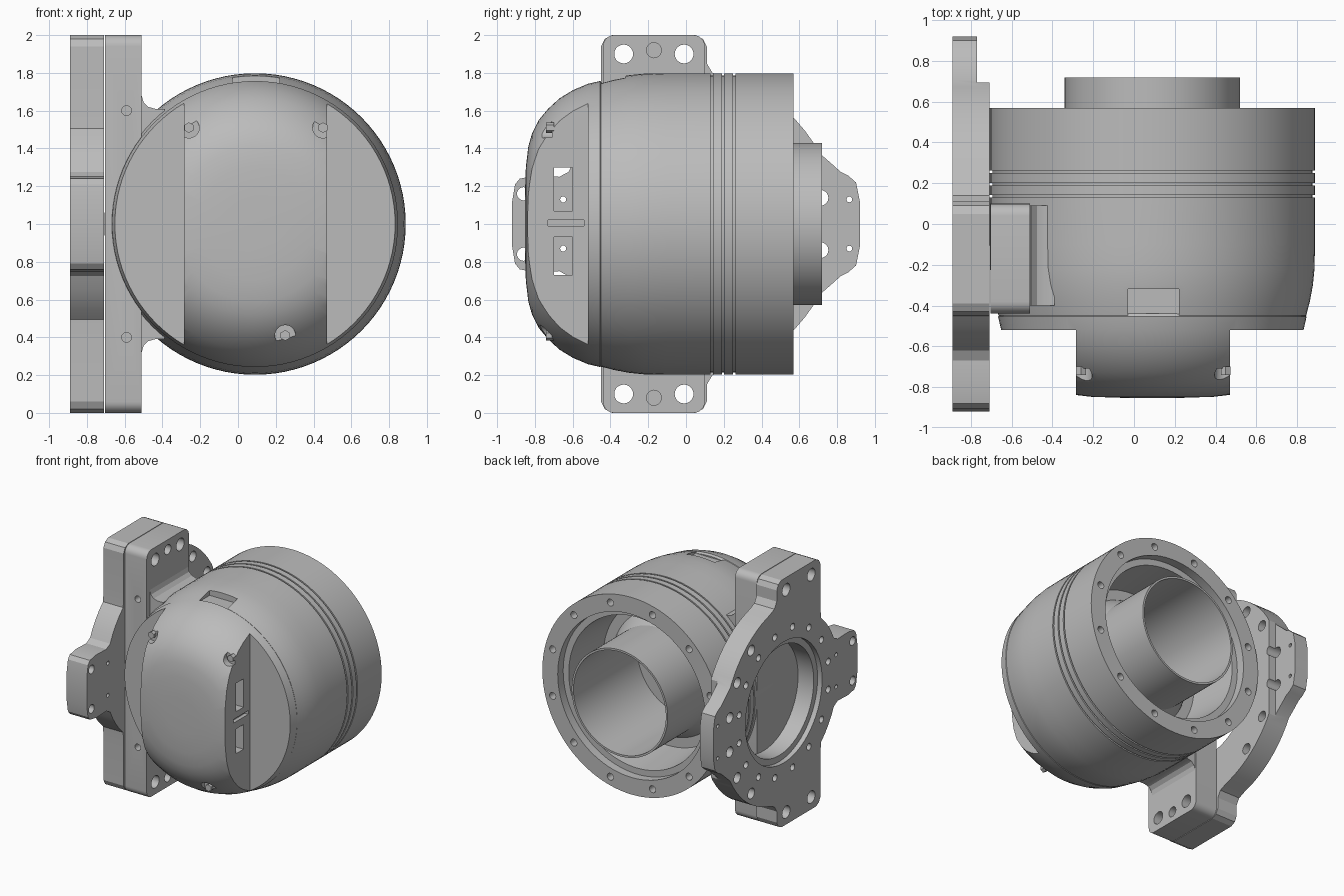
import bpy, bmesh
from math import sin, cos, pi, radians
from mathutils import Vector, Matrix

if "Cube" in bpy.data.objects:
    bpy.data.objects.remove(bpy.data.objects["Cube"])

grey = bpy.data.materials.new("machined grey")
grey.use_nodes = True
grey.diffuse_color = (0.5, 0.5, 0.5, 1)
grey.node_tree.nodes["Principled BSDF"].inputs["Base Color"].default_value = (0.5, 0.5, 0.5, 1)

CX, CZ = 0.09, 1.0  # axis of the round housing


def finish(bm, name):
    bmesh.ops.recalc_face_normals(bm, faces=bm.faces[:])
    mesh = bpy.data.meshes.new(name)
    bm.to_mesh(mesh)
    bm.free()
    mesh.materials.append(grey)
    ob = bpy.data.objects.new(name, mesh)
    bpy.context.collection.objects.link(ob)
    return ob


def lathe(name, profile, steps=96):
    """Spin (y, radius) points about the housing axis."""
    bm = bmesh.new()
    vs = [bm.verts.new((CX + r, y, CZ)) for y, r in profile]
    es = [bm.edges.new(p) for p in zip(vs, vs[1:])]
    bmesh.ops.spin(bm, geom=vs + es, cent=(CX, 0, CZ), axis=(0, 1, 0),
                   angle=2 * pi, steps=steps)
    bmesh.ops.remove_doubles(bm, verts=bm.verts[:], dist=1e-4)
    return finish(bm, name)


def prism(name, points, start, depth):
    """Extrude a closed outline along one axis."""
    bm = bmesh.new()
    face = bm.faces.new([bm.verts.new(Vector(p) + start) for p in points])
    new = bmesh.ops.extrude_face_region(bm, geom=[face])["geom"]
    bmesh.ops.translate(bm, vec=depth, verts=[v for v in new if isinstance(v, bmesh.types.BMVert)])
    return finish(bm, name)


def add_box(bm, lo, hi):
    lo, hi = Vector(lo), Vector(hi)
    m = Matrix.Translation((lo + hi) / 2) @ Matrix.Diagonal((*(hi - lo), 1))
    bmesh.ops.create_cube(bm, size=1, matrix=m)


def add_rod(bm, axis, centre, radius, length, sides=20):
    turn = Matrix.Rotation(pi / 2, 4, "Y" if axis == "x" else "X")
    bmesh.ops.create_cone(bm, cap_ends=True, segments=sides, radius1=radius, radius2=radius,
                          depth=length, matrix=Matrix.Translation(centre) @ turn)


def cut(ob, bm):
    """Subtract the cutter shapes from the object and bake the result."""
    tool = finish(bm, "cutter")
    tool.hide_render = True
    mod = ob.modifiers.new("cut", "BOOLEAN")
    mod.object, mod.operation, mod.solver = tool, "DIFFERENCE", "EXACT"
    mod.use_self = True
    graph = bpy.context.evaluated_depsgraph_get()
    mesh = bpy.data.meshes.new_from_object(ob.evaluated_get(graph))
    ob.modifiers.clear()
    ob.data = mesh
    bpy.data.objects.remove(tool)


# Round housing with grooves, stepped rear opening and inner tube
profile = [(-0.45, 0), (-0.45, 0.755), (-0.38, 0.773), (-0.3, 0.788), (-0.22, 0.796), (-0.1, 0.798)]
for y in (0.13, 0.19, 0.25):
    profile += [(y, 0.798), (y, 0.785), (y + 0.012, 0.785), (y + 0.012, 0.798)]
profile += [(0.57, 0.798), (0.57, 0.66), (0.5, 0.66), (0.5, 0.61), (0.1, 0.58), (0.1, 0.5),
            (0.2, 0.45), (0.24, 0.43), (0.72, 0.43), (0.72, 0.414), (-0.1, 0.414),
            (-0.1, 0.32), (-0.25, 0.32), (-0.25, 0)]
housing = lathe("housing", profile)
bm = bmesh.new()
add_box(bm, (-0.03, -0.5, 1.735), (0.22, -0.32, 1.9))
for i in range(12):
    a = radians(15 + 30 * i)
    add_rod(bm, "y", (CX + 0.73 * cos(a), 0.57, CZ + 0.73 * sin(a)), 0.028, 0.16)
cut(housing, bm)

# Domed front cap with both sides cut back to a thin rim
cap = lathe("front_cap", [(-0.44, 0), (-0.44, 0.745), (-0.455, 0.757), (-0.52, 0.742), (-0.6, 0.708),
                          (-0.67, 0.665), (-0.73, 0.61), (-0.78, 0.55), (-0.815, 0.48),
                          (-0.835, 0.41), (-0.848, 0.3), (-0.853, 0.15), (-0.853, 0)])
bm = bmesh.new()
add_box(bm, (0.47, -1, 0), (1, -0.52, 2))
add_box(bm, (-1, -1, 0), (-0.285, -0.52, 2))
cut(cap, bm)
bm = bmesh.new()
for lo, hi in ((1.07, 1.3), (0.73, 0.93)):
    add_box(bm, (-0.5, -0.7, lo), (0.7, -0.6, hi))
for x in (-0.285, 0.47):
    add_box(bm, (x - 0.03, -0.73, 0.99), (x + 0.03, -0.54, 1.02))
screws = ((-0.26, 1.51), (0.45, 1.51), (0.25, 0.41))
for x, z in screws:
    add_rod(bm, "y", (x, -0.83, z), 0.055, 0.24)
cut(cap, bm)
bm = bmesh.new()
for x, z in screws:
    add_rod(bm, "y", (x, -0.72, z), 0.028, 0.04, 6)
finish(bm, "cap_screws")


def end_holes(bm):
    """Mounting holes at the two ends of the upright bar."""
    for s in (-1, 1):
        for y in (-0.33, -0.01):
            add_rod(bm, "x", (-0.7, y, 1 + 0.9 * s), 0.05, 1)


# Upright bracket bar between housing and plate, with rounded corners
bar = []
for y, z, a0 in ((0.04, 1.94, 0), (-0.38, 1.94, 90), (-0.38, 0.06, 180), (0.04, 0.06, 270)):
    bar += [(0, y + 0.06 * cos(radians(a0 + a)), z + 0.06 * sin(radians(a0 + a)))
            for a in range(0, 91, 15)]
bracket = prism("bracket_bar", bar, Vector((-0.705, 0, 0)), Vector((0.195, 0, 0)))
bm = bmesh.new()
end_holes(bm)
for s in (-1, 1):
    add_rod(bm, "x", (-0.51, -0.17, 1 + 0.92 * s), 0.04, 0.12)
    add_rod(bm, "y", (-0.59, -0.44, 1 + 0.6 * s), 0.026, 0.12)
cut(bracket, bm)

# Fillets joining the bracket to the housing
for s, word in ((1, "upper"), (-1, "lower")):
    shape = [(-0.55, 0.68), (-0.51, 0.68), (-0.5, 0.645), (-0.475, 0.62), (-0.44, 0.61),
             (-0.39, 0.61), (-0.39, 0.5), (-0.55, 0.4)]
    prism(word + "_fillet", [(x, 0, 1 + s * z) for x, z in shape],
          Vector((0, -0.4, 0)), Vector((0, 0.49, 0)))

# Ring plate with two tabs and bar ends; the outline is mirrored about mid height
half = [(0.92, 0.12), (0.9, 0.22), (0.86, 0.255), (0.82, 0.275), (0.77, 0.32)]
half += [(0.8 * cos(radians(a)), 0.8 * sin(radians(a))) for a in range(28, 69, 5)]
half += [(0.2, 0.775), (0.14, 0.8), (0.11, 0.85), (0.11, 0.94), (0.09, 0.98), (0.05, 1),
         (-0.39, 1), (-0.43, 0.98), (-0.45, 0.94), (-0.45, 0.6)]
half += [(0.68 * cos(radians(a)), 0.68 * sin(radians(a))) for a in range(132, 157, 6)]
half += [(-0.67, 0.25), (-0.8, 0.255), (-0.88, 0.24), (-0.905, 0.21), (-0.92, 0.12)]
outline = [(0, y, 1 + z) for y, z in half] + [(0, y, 1 - z) for y, z in reversed(half)]
plate = prism("ring_plate", outline, Vector((-0.89, 0, 0)), Vector((0.18, 0, 0)))
bm = bmesh.new()
add_box(bm, (-0.77, 0.695, 0), (-0.5, 1, 2))
add_rod(bm, "x", (-0.8, 0.02, 1), 0.44, 1, 64)
cut(plate, bm)
bm = bmesh.new()
end_holes(bm)
add_rod(bm, "x", (-0.89, 0.02, 1), 0.49, 0.08, 64)
for i in range(16):
    a = radians(11.25 + 22.5 * i)
    add_rod(bm, "x", (-0.89, 0.02 + 0.58 * cos(a), 1 + 0.58 * sin(a)), 0.027, 0.14)
for s in (-1, 1):
    for a in (11, 32, 53):
        add_rod(bm, "x", (-0.8, 0.725 * cos(radians(a)), 1 + s * 0.725 * sin(radians(a))), 0.042, 1)
    add_rod(bm, "x", (-0.8, 0.865, 1 + 0.13 * s), 0.015, 1)
    add_rod(bm, "x", (-0.8, -0.65, 1 + 0.13 * s), 0.016, 1)
    add_rod(bm, "x", (-0.8, -0.86, 1 + 0.16 * s), 0.035, 1)
cut(plate, bm)

# Smooth the round surfaces and keep the edges crisp
bpy.ops.object.select_all(action="DESELECT")
for ob in bpy.context.collection.objects:
    if ob.type == "MESH":
        ob.select_set(True)
        bpy.context.view_layer.objects.active = ob
bpy.ops.object.shade_smooth_by_angle(angle=radians(25))
